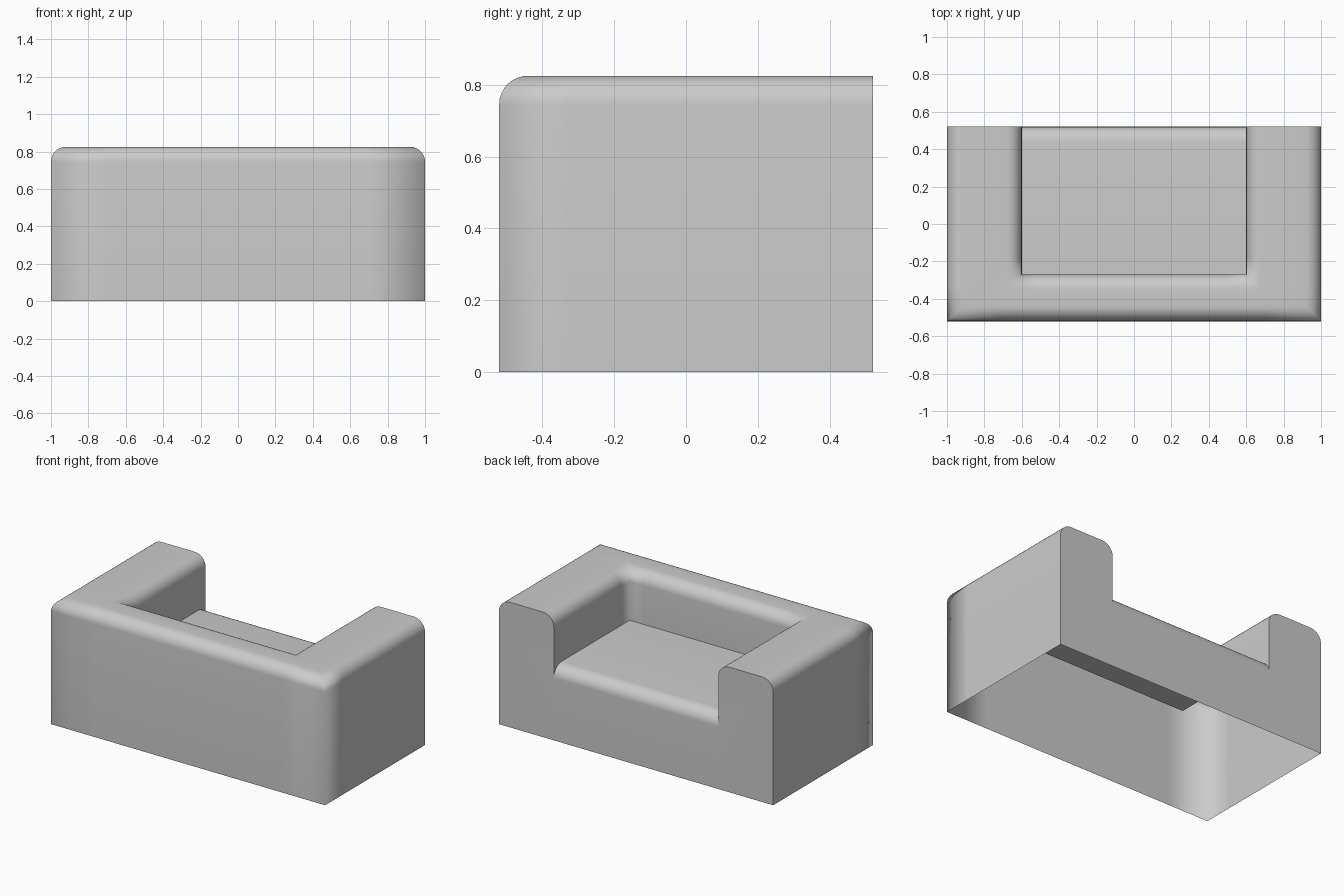
import bpy, bmesh
from math import sin, cos, pi

if "Cube" in bpy.data.objects:
    bpy.data.objects.remove(bpy.data.objects["Cube"])

# Overall sizes
X_OUT, X_IN = 1.0, 0.6
Y_BACK, Y_REST, Y_OPEN = -0.52, -0.27, 0.52
Z_TOP, Z_SEAT, R, N = 0.825, 0.49, 0.08, 8
ANGLES = [i * pi / 2 / N for i in range(N + 1)]


def make_object(name, bm):
    bmesh.ops.remove_doubles(bm, verts=bm.verts, dist=1e-5)
    bmesh.ops.recalc_face_normals(bm, faces=bm.faces)
    bm.normal_update()
    top = max(bm.faces, key=lambda f: (abs(f.normal.z) > 0.9, f.calc_area()))
    if top.normal.z < 0:
        bmesh.ops.reverse_faces(bm, faces=bm.faces)
    for f in bm.faces:
        f.smooth = True
    mesh = bpy.data.meshes.new(name)
    bm.to_mesh(mesh)
    bm.free()
    obj = bpy.data.objects.new(name, mesh)
    bpy.context.collection.objects.link(obj)
    return obj


def add_face(bm, pts):
    bm.faces.new([bm.verts.new(p) for p in pts])


# Cross-section of arms and backrest: (x, y of mitred corner, z, is_outer)
section = [(X_OUT, Y_BACK, 0, True)]
for a in ANGLES:
    d = R * (1 - cos(a))
    section.append((X_OUT - d, Y_BACK + d, Z_TOP - R + R * sin(a), True))
for a in reversed(ANGLES):
    d = R * (1 - cos(a))
    section.append((X_IN + d, Y_REST - d, Z_TOP - R + R * sin(a), False))

# Stations along the U: arm end, loop on arm, corner, loop on back
half = [
    [(x, Y_OPEN, z) for x, y, z, o in section],
    [(x, -0.33 if o else -0.18, z) for x, y, z, o in section],
    [(x, y, z) for x, y, z, o in section],
    [(0.7 if o else 0.5, y, z) for x, y, z, o in section],
]
rows = half + [[(-x, y, z) for x, y, z in row] for row in reversed(half)]

# Arms and backrest as one mitred sweep
bm = bmesh.new()
for r0, r1 in zip(rows, rows[1:]):
    for i in range(len(section) - 1):
        add_face(bm, [r0[i], r0[i + 1], r1[i + 1], r1[i]])

# Inner walls down to the seat, following its rounded front edge
seat = [(Y_REST, Z_SEAT), (-0.18, Z_SEAT)]
seat += [(Y_OPEN - R + R * sin(a), Z_SEAT - R + R * cos(a)) for a in ANGLES]
zw = Z_TOP - R
for s in (1, -1):
    x = s * X_IN
    add_face(bm, [(x, Y_REST, zw), (x, -0.18, zw), (x, -0.18, Z_SEAT), (x, Y_REST, Z_SEAT)])
    add_face(bm, [(x, Y_OPEN, zw), (x, -0.18, zw)] + [(x, y, z) for y, z in seat[1:]])
xs = [X_IN, 0.5, -0.5, -X_IN]
for xa, xb in zip(xs, xs[1:]):
    add_face(bm, [(xa, Y_REST, zw), (xb, Y_REST, zw), (xb, Y_REST, Z_SEAT), (xa, Y_REST, Z_SEAT)])
make_object("arms_and_backrest", bm)

# Seat with rounded edge, running down into the flat panel with the arm ends
bm = bmesh.new()
for (ya, za), (yb, zb) in zip(seat, seat[1:]):
    add_face(bm, [(X_IN, ya, za), (-X_IN, ya, za), (-X_IN, yb, zb), (X_IN, yb, zb)])
zl = Z_SEAT - R
add_face(bm, [(X_IN, Y_OPEN, zl), (-X_IN, Y_OPEN, zl), (-X_IN, Y_OPEN, 0), (X_IN, Y_OPEN, 0)])
for s in (1, -1):
    arm_end = [(s * x, Y_OPEN, z) for x, y, z, o in section]
    add_face(bm, arm_end + [(s * X_IN, Y_OPEN, zl), (s * X_IN, Y_OPEN, 0)])
make_object("seat_and_panel", bm)
